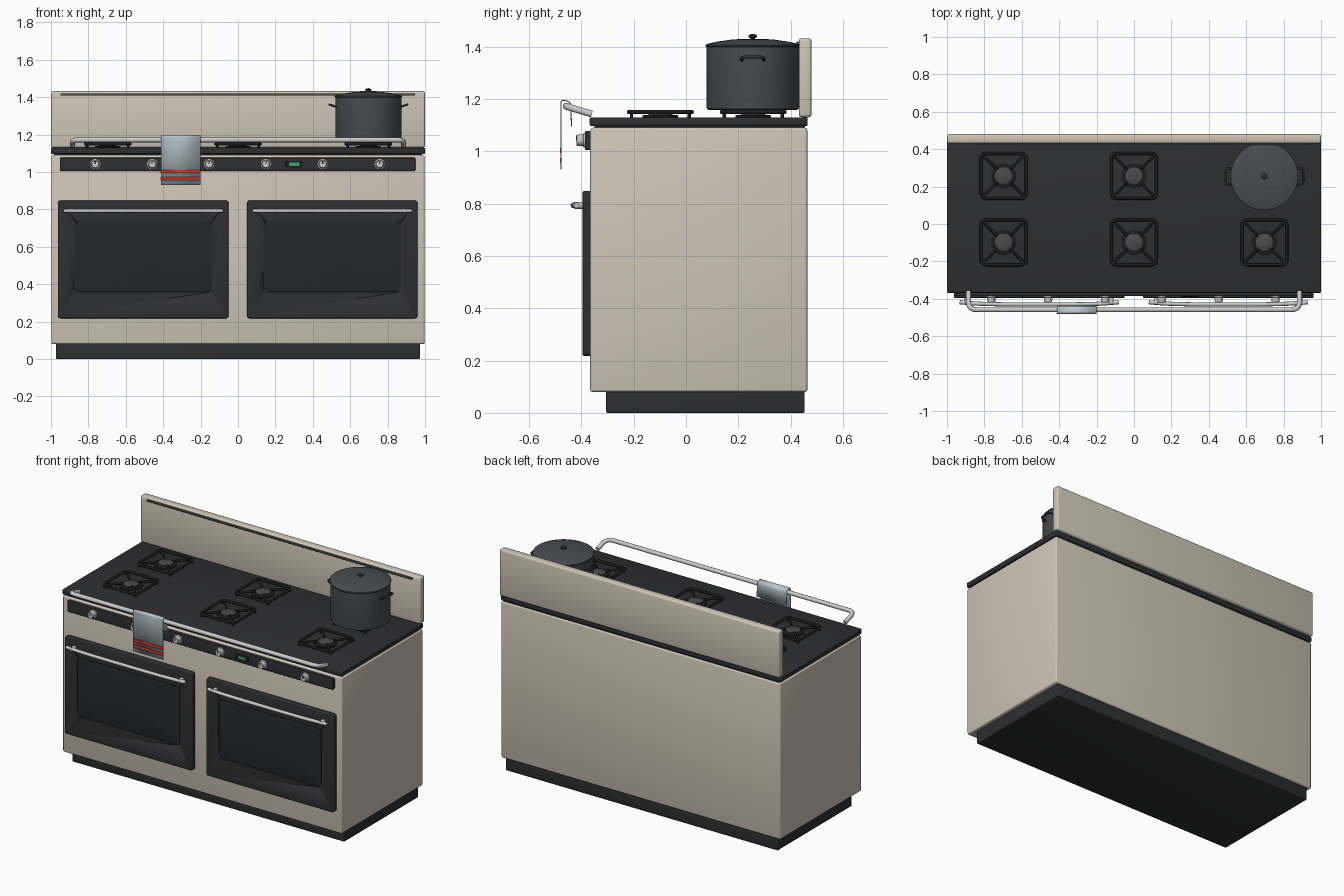
import bpy, bmesh, math
from mathutils import Vector, Matrix

if "Cube" in bpy.data.objects:
    bpy.data.objects.remove(bpy.data.objects["Cube"])


def mat(name, c):
    m = bpy.data.materials.new(name)
    m.diffuse_color = (*c, 1)
    m.use_nodes = True
    m.node_tree.nodes["Principled BSDF"].inputs["Base Color"].default_value = m.diffuse_color
    return m


CREAM = mat("cream_enamel", (0.62, 0.56, 0.47))
DARK = mat("dark_enamel", (0.027, 0.028, 0.030))
IRON = mat("cast_iron", (0.012, 0.012, 0.013))
GLASS = mat("oven_glass", (0.017, 0.020, 0.022))
STEEL = mat("steel", (0.55, 0.55, 0.55))
GREY = mat("burner_grey", (0.07, 0.07, 0.075))
POT = mat("pot_grey", (0.065, 0.073, 0.078))
CLOTH = mat("towel_cloth", (0.50, 0.58, 0.63))
RED = mat("towel_red", (0.60, 0.04, 0.025))
GREEN = mat("display_green", (0.05, 0.35, 0.15))


def finish(name, bm, m, bevel=0):
    bmesh.ops.recalc_face_normals(bm, faces=bm.faces)
    me = bpy.data.meshes.new(name)
    bm.to_mesh(me)
    bm.free()
    ob = bpy.data.objects.new(name, me)
    bpy.context.collection.objects.link(ob)
    me.materials.append(m)
    bpy.ops.object.select_all(action='DESELECT')
    bpy.context.view_layer.objects.active = ob
    ob.select_set(True)
    if bevel:
        b = ob.modifiers.new("bevel", 'BEVEL')
        b.width, b.segments, b.limit_method = bevel, 3, 'ANGLE'
        bpy.ops.object.modifier_apply(modifier="bevel")
    bpy.ops.object.shade_smooth_by_angle(angle=math.radians(35))
    return ob


def box(name, x, y, z, m, bevel=0):
    bm = bmesh.new()
    bmesh.ops.create_cube(bm, size=1)
    for v in bm.verts:
        v.co = [(a[0] + a[1]) / 2 + c * (a[1] - a[0]) for a, c in zip((x, y, z), v.co)]
    return finish(name, bm, m, bevel)


def round_rect(x0, x1, z0, z1, r, n=6):
    pts = []
    for i, (cx, cz) in enumerate(((x1 - r, z1 - r), (x0 + r, z1 - r), (x0 + r, z0 + r), (x1 - r, z0 + r))):
        for k in range(n + 1):
            a = math.pi / 2 * (i + k / n)
            pts.append((cx + r * math.cos(a), cz + r * math.sin(a)))
    return pts


def plate(name, x, y, z, r, m, bevel=0):
    # rounded rectangle facing the front
    bm = bmesh.new()
    f = bm.faces.new([bm.verts.new((px, y[1], pz)) for px, pz in round_rect(*x, *z, r)])
    ext = bmesh.ops.extrude_face_region(bm, geom=[f], use_keep_orig=True)['geom']
    for v in ext:
        if isinstance(v, bmesh.types.BMVert):
            v.co.y = y[0]
    return finish(name, bm, m, bevel)


def lathe(name, prof, loc, m, axis='Z', n=48):
    bm = bmesh.new()
    rings = []
    for r, h in prof:
        ring = [] if r > 0 else [bm.verts.new((0, 0, h))]
        if r > 0:
            ring = [bm.verts.new((r * math.cos(2 * math.pi * i / n), r * math.sin(2 * math.pi * i / n), h)) for i in range(n)]
        rings.append(ring)
    for a, b in zip(rings, rings[1:]):
        for i in range(n):
            q = [a[i % len(a)], a[(i + 1) % len(a)], b[(i + 1) % len(b)], b[i % len(b)]]
            bm.faces.new(list(dict.fromkeys(q)))
    if axis == 'Y':  # point toward the front
        bmesh.ops.rotate(bm, verts=bm.verts, matrix=Matrix.Rotation(math.pi / 2, 3, 'X'))
    bmesh.ops.translate(bm, verts=bm.verts, vec=loc)
    return finish(name, bm, m)


def tube(name, pts, r, m, cyclic=False):
    cu = bpy.data.curves.new(name, 'CURVE')
    cu.dimensions = '3D'
    cu.bevel_depth, cu.bevel_resolution, cu.use_fill_caps = r, 3, True
    s = cu.splines.new('POLY')
    s.points.add(len(pts) - 1)
    for p, c in zip(s.points, pts):
        p.co = (*c, 1)
    s.use_cyclic_u = cyclic
    s.use_smooth = True
    ob = bpy.data.objects.new(name, cu)
    bpy.context.collection.objects.link(ob)
    cu.materials.append(m)
    bpy.ops.object.select_all(action='DESELECT')
    bpy.context.view_layer.objects.active = ob
    ob.select_set(True)
    bpy.ops.object.convert(target='MESH')
    bpy.ops.object.shade_smooth_by_angle(angle=math.radians(45))


def fillet(pts, r, n=6):
    # round the inner corners of a polyline
    P = [Vector(p) for p in pts]
    out = [P[0]]
    for a, b, c in zip(P, P[1:], P[2:]):
        s, e = b + (a - b).normalized() * r, b + (c - b).normalized() * r
        for k in range(n + 1):
            t = k / n
            out.append(s * (1 - t) ** 2 + b * 2 * t * (1 - t) + e * t * t)
    return out + [P[-1]]


# carcass
box("plinth", (-0.973, 0.973), (-0.305, 0.453), (0, 0.085), DARK, 0.005)
box("body", (-0.998, 0.998), (-0.366, 0.464), (0.08, 1.09), CREAM, 0.01)
box("cooktop_gap", (-0.985, 0.985), (-0.35, 0.455), (1.085, 1.10), DARK)
box("cooktop", (-1, 1), (-0.368, 0.465), (1.096, 1.13), DARK, 0.007)
box("backsplash", (-1, 1), (0.431, 0.48), (1.13, 1.432), CREAM, 0.012)
box("backsplash_trim", (-0.95, 0.945), (0.422, 0.435), (1.408, 1.42), GREY, 0.003)

# oven doors
for side, x0 in (("left", -0.963), ("right", 0.048)):
    x1 = x0 + 0.912
    door = plate(side + "_door", (x0, x1), (-0.395, -0.36), (0.218, 0.848), 0.015, DARK, 0.005)
    wx, wz = (x0 + 0.087, x1 - 0.087), (0.355, 0.74)
    cut = plate("cutter", wx, (-0.45, -0.389), wz, 0.03, DARK)
    cut.hide_render = True
    b = door.modifiers.new("recess", 'BOOLEAN')
    b.operation, b.object, b.solver = 'DIFFERENCE', cut, 'EXACT'
    bpy.context.view_layer.objects.active = door
    bpy.ops.object.modifier_apply(modifier="recess")
    bpy.data.objects.remove(cut)
    plate(side + "_door_window", (wx[0] + 0.004, wx[1] - 0.004), (-0.393, -0.388), (wz[0] + 0.004, wz[1] - 0.004), 0.027, GLASS, 0.002)
    # gently bowed handle with posts
    c = (x0 + x1) / 2
    tube(side + "_handle", [(c + 0.425 * t, -0.430 + 0.012 * t ** 4, 0.793) for t in [i / 10 - 1 for i in range(21)]], 0.011, STEEL)
    for s in (-1, 1):
        lathe(side + "_handle_post", [(0, 0), (0.013, 0), (0.013, 0.035), (0, 0.035)], (c + s * 0.385, -0.392, 0.793), STEEL, 'Y', 20)

# control panel, knobs and clock
plate("control_panel", (-0.952, 0.948), (-0.386, -0.36), (1.005, 1.077), 0.008, DARK, 0.004)
for i in range(6):
    x = -0.763 + 0.304 * i
    lathe("knob", [(0, 0), (0.027, 0), (0.027, 0.006), (0.023, 0.008), (0.021, 0.031), (0.018, 0.034), (0, 0.034)], (x, -0.385, 1.042), STEEL, 'Y', 28)
    box("knob_pointer", (x - 0.003, x + 0.003), (-0.421, -0.417), (1.042, 1.06), DARK)
plate("clock_frame", (0.255, 0.345), (-0.389, -0.38), (1.024, 1.06), 0.005, IRON, 0.002)
plate("clock_display", (0.272, 0.328), (-0.391, -0.38), (1.033, 1.051), 0.002, GREEN)

# burners with cast grates
for bx in (-0.697, 0, 0.697):
    for by in (-0.098, 0.257):
        lathe("burner_base", [(0, 1.128), (0.068, 1.128), (0.068, 1.136), (0.062, 1.139), (0, 1.139)], (bx, by, 0), IRON, n=36)
        lathe("burner_cap", [(0, 1.138), (0.046, 1.138), (0.046, 1.147), (0.041, 1.15), (0, 1.15)], (bx, by, 0), GREY, n=36)
        tube("grate_frame", [(bx + px, by + py, 1.15) for px, py in round_rect(-0.12, 0.12, -0.12, 0.12, 0.025)], 0.008, IRON, True)
        for k in range(4):
            a = math.pi * (0.25 + k / 2)
            ca, sa = math.cos(a), math.sin(a)
            tube("grate_bar", [(bx + ca * r, by + sa * r, 1.15) for r in (0.05, 0.158)], 0.007, IRON)
            tube("grate_foot", [(bx + ca * 0.156, by + sa * 0.156, z) for z in (1.128, 1.15)], 0.007, IRON)

# towel rail, sloping up and forward from the cooktop
tube("towel_rail", fillet([(-0.885, -0.36, 1.142), (-0.885, -0.458, 1.172), (0.885, -0.458, 1.172), (0.885, -0.36, 1.142)], 0.045), 0.0135, STEEL)

# towel draped over the rail
yz = fillet([(-0.479, 0.93), (-0.477, 1.175), (-0.462, 1.205), (-0.441, 1.17), (-0.44, 1.095)] and
            [(0, -0.478, 0.93), (0, -0.478, 1.198), (0, -0.44, 1.188), (0, -0.438, 1.095)], 0.015)
bm = bmesh.new()
rows = [[bm.verts.new((x, p.y, p.z)) for x in (-0.413, -0.2)] for p in yz]
for a, b in zip(rows, rows[1:]):
    bm.faces.new((a[0], a[1], b[1], b[0]))
towel = finish("towel", bm, CLOTH)
s = towel.modifiers.new("thickness", 'SOLIDIFY')
s.thickness, s.offset = 0.004, 0
for z in (0.965, 1.003):
    box("towel_stripe", (-0.4135, -0.1995), (-0.481, -0.475), (z - 0.009, z + 0.009), RED)

# stock pot with lid and loop handles
px, py = 0.697, 0.255
lathe("pot", [(0, 1.158), (0.168, 1.158), (0.175, 1.162), (0.177, 1.17), (0.177, 1.40), (0, 1.40)], (px, py, 0), POT, n=56)
lathe("pot_lid", [(0, 1.398), (0.178, 1.398), (0.181, 1.402), (0.18, 1.407), (0.168, 1.412), (0.13, 1.42), (0.08, 1.427), (0.03, 1.43), (0, 1.43)], (px, py, 0), POT, n=56)
lathe("lid_knob", [(0, 1.425), (0.009, 1.425), (0.009, 1.432), (0.017, 1.437), (0.017, 1.442), (0.01, 1.447), (0, 1.448)], (px, py, 0), DARK, n=24)
for s in (-1, 1):
    tube("pot_handle", fillet([(px + s * 0.168, py - 0.042, 1.348), (px + s * 0.208, py - 0.042, 1.36),
                               (px + s * 0.208, py + 0.042, 1.36), (px + s * 0.168, py + 0.042, 1.348)], 0.018), 0.006, DARK)
